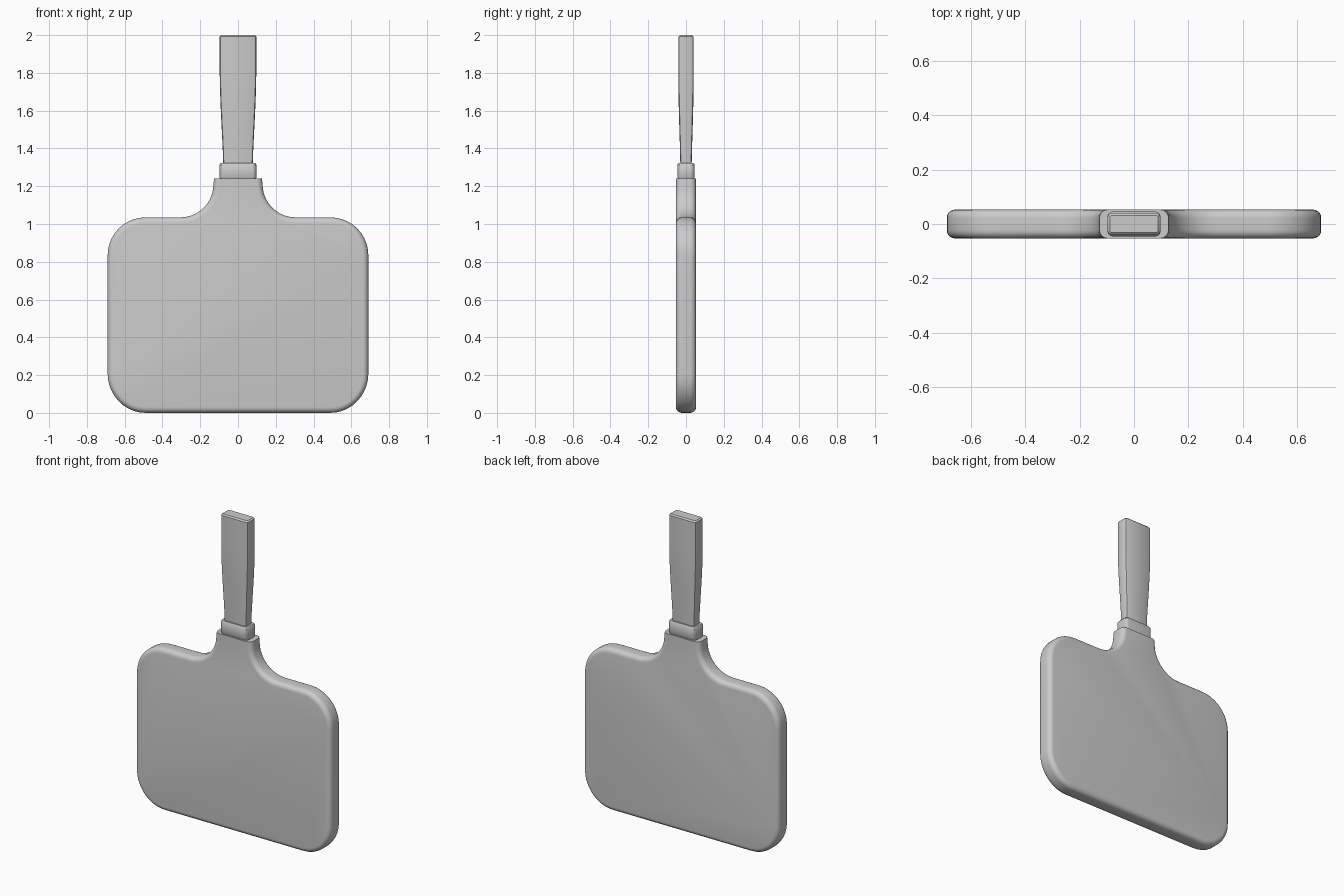
import bpy, bmesh
from math import sin, cos, pi, radians

if "Cube" in bpy.data.objects:
    bpy.data.objects.remove(bpy.data.objects["Cube"])


def finish(bm, name, angle=35):
    bmesh.ops.recalc_face_normals(bm, faces=bm.faces)
    me = bpy.data.meshes.new(name)
    bm.to_mesh(me)
    bm.free()
    ob = bpy.data.objects.new(name, me)
    bpy.context.collection.objects.link(ob)
    bpy.context.view_layer.objects.active = ob
    ob.select_set(True)
    bpy.ops.object.shade_smooth_by_angle(angle=radians(angle))
    ob.select_set(False)
    return ob


def arc(cx, cz, rx, rz, a0, a1, n=10):
    return [(cx + rx * cos(radians(a0 + (a1 - a0) * i / n)),
             cz + rz * sin(radians(a0 + (a1 - a0) * i / n))) for i in range(n + 1)]


def loft(name, rings, seg=3, angle=35):
    """Stack rounded-rectangle rings (z, half x, half y, corner radius)."""
    bm = bmesh.new()
    loops = []
    for z, hx, hy, r in rings:
        pts = []
        for k, (sx, sy) in enumerate([(1, 1), (-1, 1), (-1, -1), (1, -1)]):
            pts += arc(sx * (hx - r), sy * (hy - r), r, r, k * 90, k * 90 + 90, seg)
        loops.append([bm.verts.new((x, y, z)) for x, y in pts])
    for a, b in zip(loops, loops[1:]):
        for i in range(len(a)):
            j = (i + 1) % len(a)
            bm.faces.new((a[i], a[j], b[j], b[i]))
    bm.faces.new(loops[0][::-1])
    bm.faces.new(loops[-1])
    return finish(bm, name, angle)


# Board: right half outline, mirrored, extruded, rim rounded, neck cut flat
half = (arc(0.49, 0.205, 0.2, 0.2, -90, 0)
        + arc(0.49, 0.835, 0.2, 0.2, 0, 90)
        + arc(0.305, 1.21, 0.175, 0.175, 270, 180)
        + [(0.125, 1.26), (0.125, 1.4)])
outline = half + [(-x, z) for x, z in reversed(half)]
T = 0.053
bm = bmesh.new()
front = bm.faces.new([bm.verts.new((x, -T, z + (-0.005 if z < 0.1 else 0) * (1 - z / 0.1)))
                      for x, z in outline])
ext = bmesh.ops.extrude_face_region(bm, geom=[front], use_keep_orig=True)
bmesh.ops.translate(bm, vec=(0, 2 * T, 0),
                    verts=[g for g in ext["geom"] if isinstance(g, bmesh.types.BMVert)])
rim = [e for e in bm.edges if abs(e.verts[0].co.y - e.verts[1].co.y) < 1e-5]
bmesh.ops.bevel(bm, geom=rim, offset=0.03, segments=5, profile=0.5, affect='EDGES')
cut = bmesh.ops.bisect_plane(bm, geom=bm.verts[:] + bm.edges[:] + bm.faces[:],
                             plane_co=(0, 0, 1.24), plane_no=(0, 0, 1), clear_outer=True)
bmesh.ops.contextual_create(
    bm, geom=[g for g in cut["geom_cut"] if isinstance(g, bmesh.types.BMEdge)])
finish(bm, "board")

# Collar between neck and handle
loft("collar", [(1.235, 0.092, 0.04, 0.018), (1.247, 0.098, 0.046, 0.02),
                (1.313, 0.098, 0.046, 0.02), (1.322, 0.092, 0.04, 0.018)], 4)

# Handle: flares gently upward, chamfered edges and top
loft("handle", [(1.31, 0.078, 0.03, 0.012), (1.4, 0.081, 0.032, 0.012),
                (1.5, 0.086, 0.035, 0.013), (1.6, 0.091, 0.038, 0.014),
                (1.7, 0.095, 0.04, 0.014), (1.8, 0.097, 0.04, 0.014),
                (1.992, 0.097, 0.04, 0.014), (2.0, 0.089, 0.032, 0.008)], 2, 30)
